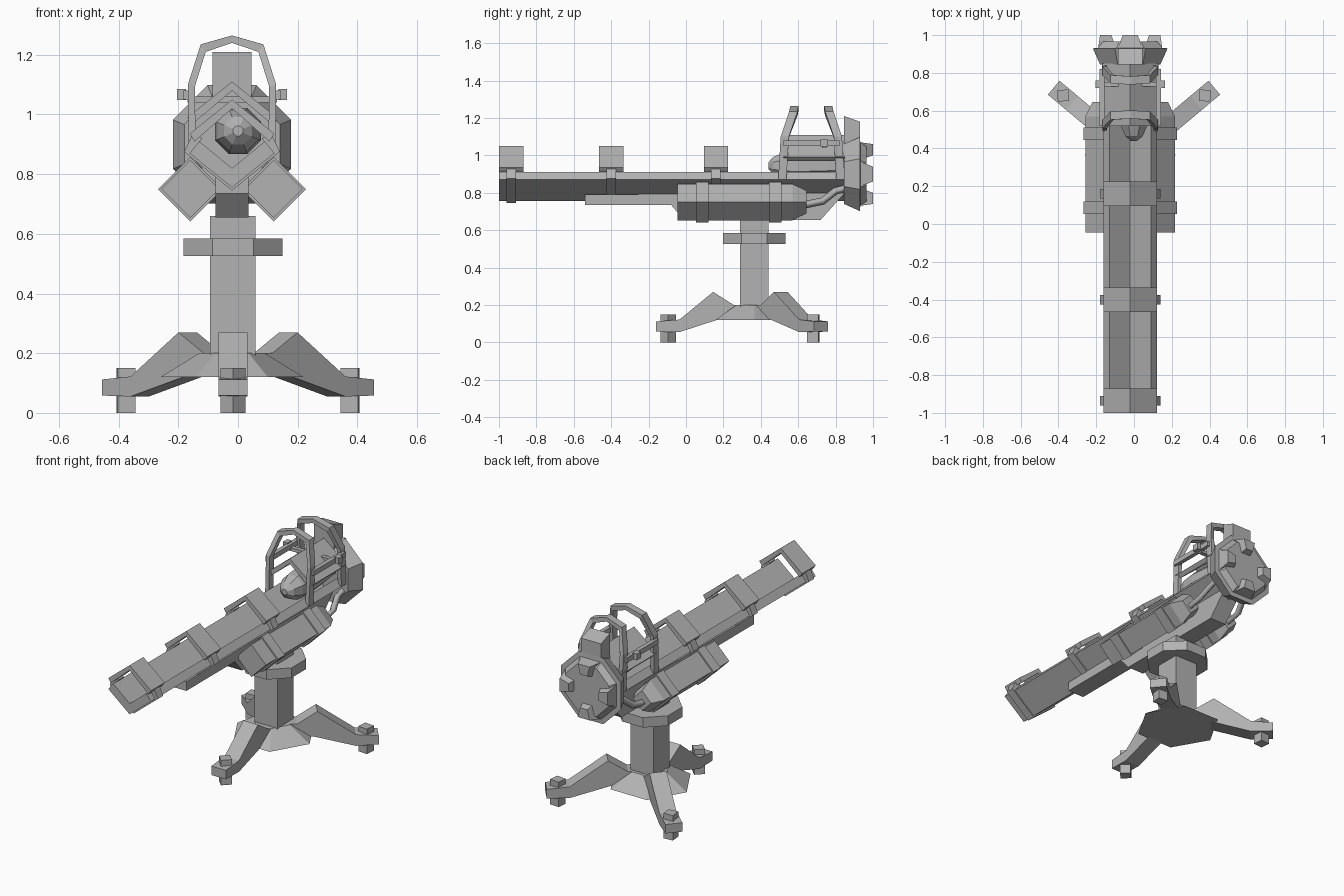
import bpy, bmesh, math
from mathutils import Vector

cube = bpy.data.objects.get("Cube")
if cube:
    bpy.data.objects.remove(cube, do_unlink=True)

grey = bpy.data.materials.new("plain_grey")
grey.use_nodes = True
COLOUR = (0.45, 0.45, 0.45, 1)
grey.diffuse_color = COLOUR
grey.node_tree.nodes["Principled BSDF"].inputs["Base Color"].default_value = COLOUR

CX = -0.02          # centre line of the gun
POST_Y = 0.365      # centre of the pedestal


def finish(name, bm):
    bmesh.ops.recalc_face_normals(bm, faces=bm.faces)
    mesh = bpy.data.meshes.new(name)
    bm.to_mesh(mesh)
    bm.free()
    mesh.materials.append(grey)
    obj = bpy.data.objects.new(name, mesh)
    bpy.context.collection.objects.link(obj)
    return obj


def loft(name, rings, closed=False):
    """Skin a list of equal-length point rings, capping open ends."""
    bm = bmesh.new()
    rows = [[bm.verts.new(p) for p in ring] for ring in rings]
    n = len(rows[0])
    pairs = list(zip(rows, rows[1:])) + ([(rows[-1], rows[0])] if closed else [])
    for a, b in pairs:
        for i in range(n):
            j = (i + 1) % n
            bm.faces.new((a[i], a[j], b[j], b[i]))
    if not closed:
        bm.faces.new(rows[0])
        bm.faces.new(rows[-1])
    return finish(name, bm)


def along_y(name, pts, y0, y1):
    return loft(name, [[(CX + x, y, z) for x, z in pts] for y in (y0, y1)])


def along_x(name, pts, half, cx=CX):
    return loft(name, [[(cx + s * half, y, z) for y, z in pts] for s in (-1, 1)])


def mirrored(half):
    return half + [(-x, z) for x, z in reversed(half) if x]


def box(name, centre, size, turn=0):
    bm = bmesh.new()
    bmesh.ops.create_cube(bm, size=1)
    bmesh.ops.scale(bm, vec=size, verts=bm.verts)
    obj = finish(name, bm)
    obj.location = centre
    obj.rotation_euler.z = turn
    return obj


def ring_xz(cx, cz, y, r, n, phase=0.0):
    return [(cx + r * math.cos(phase + math.tau * i / n), y,
             cz + r * math.sin(phase + math.tau * i / n)) for i in range(n)]


def ring_xy(cx, cy, z, r, n, phase=0.0):
    return [(cx + r * math.cos(phase + math.tau * i / n),
             cy + r * math.sin(phase + math.tau * i / n), z) for i in range(n)]


# Tripod base: hub, three legs and feet
loft("hub", [ring_xy(CX, POST_Y, 0.12, 0.24, 6), ring_xy(CX, POST_Y, 0.2, 0.11, 6)])
leg_profile = [(0.06, 0.12), (0.06, 0.2), (0.11, 0.2), (0.22, 0.27), (0.4, 0.122),
               (0.525, 0.112), (0.525, 0.058), (0.4, 0.055), (0.2, 0.12)]
for name, x, turn, extra in (("front", -0.017, 0, 0),
                             ("left", 0, math.radians(130), 0.03),
                             ("right", 0, math.radians(-130), 0.03)):
    leg = along_x(name + "_leg", [(-r - (extra if r > 0.3 else 0), z)
                                  for r, z in leg_profile], 0.048, 0)
    leg.location = (x, POST_Y, 0)
    leg.rotation_euler.z = turn
    r = 0.46 + extra
    box(name + "_foot", (x + r * math.sin(turn), POST_Y - r * math.cos(turn), 0.075),
        (0.06, 0.06, 0.15), turn + math.pi / 4)

# Pedestal column with its octagonal collar
box("column", (-0.017, POST_Y, 0.41), (0.152, 0.152, 0.5))
loft("collar", [ring_xy(-0.017, POST_Y, z, 0.18, 8, math.pi / 8)
                for z in (0.525, 0.585)])

# Keel under the barrel
along_x("keel", [(-0.54, 0.79), (-0.54, 0.735), (-0.08, 0.735), (-0.01, 0.655),
                 (0.72, 0.655), (0.85, 0.8)], 0.055)

# Open V-shaped barrel with roofed clamps
along_y("barrel_trough", mirrored([(0, 0.755), (0.142, 0.87), (0.11, 0.91), (0, 0.82)]),
        -1, 0.87)
strap = mirrored([(0, 0.745), (0.16, 0.875), (0.13, 0.94), (0.1, 0.92),
                  (0.125, 0.885), (0, 0.78)])
roof = mirrored([(0, 1.05), (0.142, 0.935), (0.125, 0.91), (0, 1.02)])
for i, y in enumerate((-0.935, -0.4, 0.16)):
    along_y(f"clamp_strap_{i + 1}", strap, y - 0.025, y + 0.025)
    along_y(f"clamp_roof_{i + 1}", roof, y - 0.065, y + 0.065)

# Side pods with bands and rear pipes
for side, s in (("left", 1), ("right", -1)):
    px, pz = CX + s * 0.14, 0.75
    loft(side + "_pod", [ring_xz(px, pz, y, r, 4) for y, r in
                         ((-0.045, 0.097), (0.57, 0.097), (0.645, 0.06))])
    for i, y in enumerate((0.087, 0.477)):
        loft(f"{side}_pod_band_{i + 1}",
             [ring_xz(px, pz, y + d, 0.108, 4) for d in (-0.033, 0.033)])
    curve = bpy.data.curves.new(side + "_pipe", "CURVE")
    curve.dimensions = "3D"
    curve.bevel_depth = 0.02
    curve.bevel_resolution = 0
    curve.use_fill_caps = True
    spline = curve.splines.new("POLY")
    path = [(px, 0.63, 0.735), (px, 0.73, 0.755), (px - s * 0.02, 0.8, 0.81),
            (px - s * 0.02, 0.88, 0.83)]
    spline.points.add(len(path) - 1)
    for point, co in zip(spline.points, path):
        point.co = (*co, 1)
    curve.materials.append(grey)
    pipe = bpy.data.objects.new(side + "_pipe", curve)
    bpy.context.collection.objects.link(pipe)

# Faceted sensor pod in the trough
loft("sensor_pod", [ring_xz(0, 0.945, y, r, 8, math.pi / 8) for y, r in
                    ((0.44, 0.018), (0.465, 0.05), (0.52, 0.075), (0.6, 0.083),
                     (0.77, 0.07), (0.87, 0.06))])

# Canopy with side rails and tabs
along_y("canopy", mirrored([(0, 1.11), (0.15, 0.99), (0.13, 0.97), (0, 1.08)]), 0.52, 0.85)
for side, s in (("left", 1), ("right", -1)):
    box(side + "_rail", (CX + s * 0.15, 0.67, 1.065), (0.025, 0.3, 0.03))
    box(side + "_tab", (CX + s * 0.17, 0.74, 1.067), (0.03, 0.04, 0.038))
box("cross_bar", (CX, 0.74, 1.05), (0.3, 0.025, 0.02))

# Two angular guard hoops leaning toward each other
half_hoop = [(0.145, 0.87, 0), (0.148, 1.1, 0.2), (0.105, 1.235, 0.9), (0, 1.265, 1)]
hoop_path = half_hoop + [(-x, z, lean) for x, z, lean in reversed(half_hoop[:-1])]
for name, foot, top in (("front_hoop", 0.515, 0.58), ("rear_hoop", 0.825, 0.76)):
    rings = []
    for x, z, lean in hoop_path:
        y = foot + (top - foot) * lean
        inner_z = z - 0.025 * min(1, lean * 1.2)
        rings.append([(CX + x, y - 0.022, z), (CX + x, y + 0.022, z),
                      (CX + x * 0.84, y + 0.022, inner_z),
                      (CX + x * 0.84, y - 0.022, inner_z)])
    loft(name, rings)

# Rear breech: flared octagon, raised lugs and upright block
BZ = 0.9
flat = math.cos(math.pi / 8)
loft("breech", [ring_xz(CX, BZ, y, a / flat, 8, math.pi / 8) for y, a in
                ((0.845, 0.16), (0.93, 0.198), (0.932, 0.17), (0.965, 0.145))])
for i in range(4):
    a = i * math.pi / 2
    out = Vector((math.cos(a), 0, math.sin(a)))
    across = Vector((-math.sin(a), 0, math.cos(a)))
    centre = Vector((CX, 0, BZ))
    rings = []
    for y, near, far, w in ((0.93, 0.075, 0.17, 0.065), (1.0, 0.1, 0.16, 0.04)):
        base = centre + Vector((0, y, 0))
        rings.append([base + out * r + across * t for r, t in
                      ((near, -w * 0.6), (far, -w), (far, w), (near, w * 0.6))])
    loft(f"breech_lug_{i + 1}", rings)
along_x("breech_block", [(0.845, 1.0), (0.845, 1.21), (0.93, 1.18), (0.93, 1.0)], 0.066)
